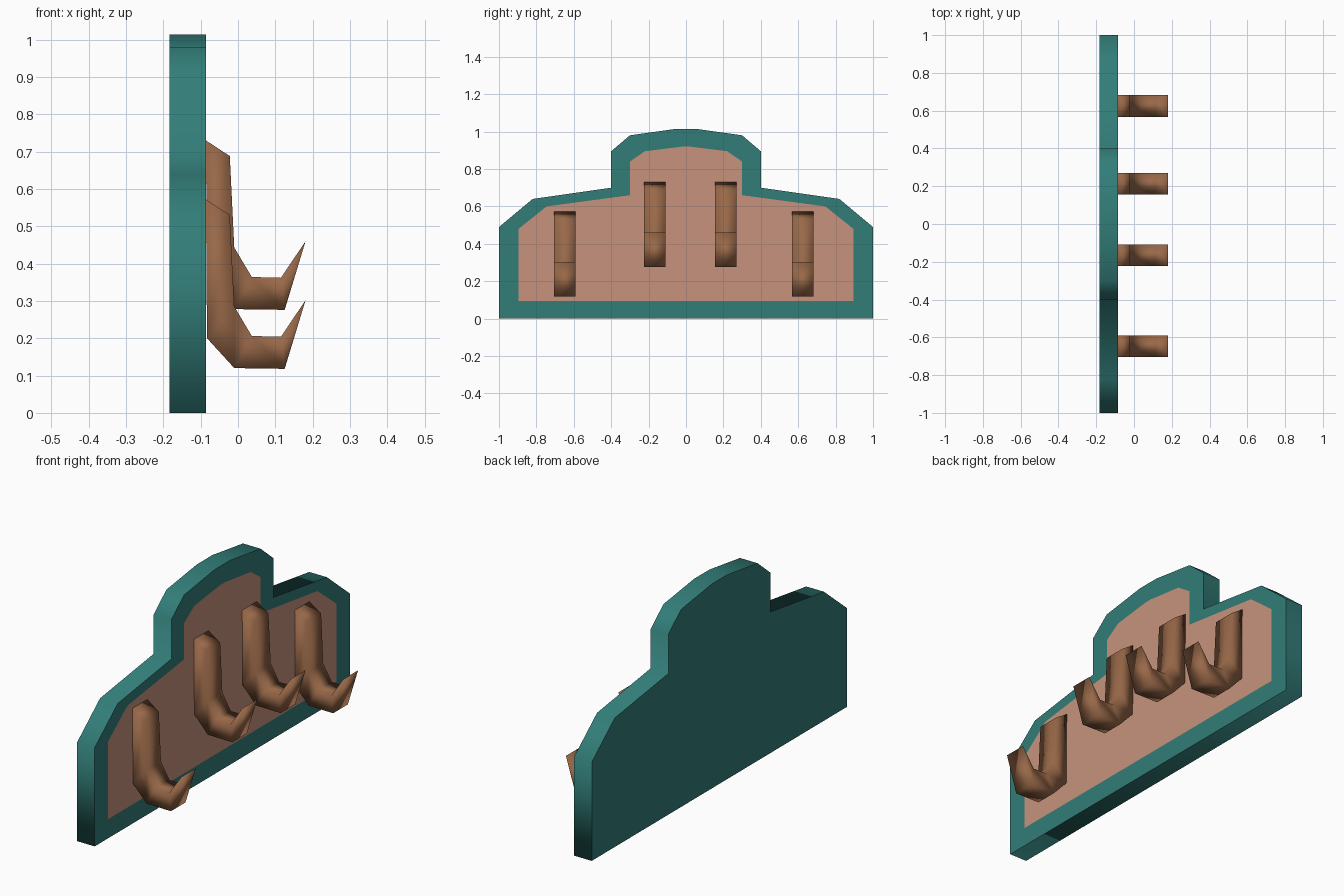
import bpy, bmesh

if "Cube" in bpy.data.objects:
    bpy.data.objects.remove(bpy.data.objects["Cube"])


def material(name, rgb):
    """Flat colour given as 0-255 screen values, stored as linear."""
    lin = [((c / 255 + 0.055) / 1.055) ** 2.4 for c in rgb]
    m = bpy.data.materials.new(name)
    m.diffuse_color = (*lin, 1)
    m.use_nodes = True
    m.node_tree.nodes["Principled BSDF"].inputs["Base Color"].default_value = m.diffuse_color
    return m


teal = material("teal_paint", (50, 125, 120))
pink = material("dusty_pink", (199, 146, 124))
brown = material("brown_wood", (152, 104, 72))


def finish(name, bm, mats):
    bmesh.ops.recalc_face_normals(bm, faces=bm.faces)
    me = bpy.data.meshes.new(name)
    bm.to_mesh(me)
    bm.free()
    for m in mats:
        me.materials.append(m)
    ob = bpy.data.objects.new(name, me)
    bpy.context.collection.objects.link(ob)
    return ob


def mirrored(half):
    return half + [(-y, z) for y, z in reversed(half)]


# Backboard: stepped outline with a flush inset panel on the +x face
BACK, FRONT = -0.183, -0.086
outline = mirrored([(1, 0), (1, .49), (.82, .64), (.4, .70),
                    (.4, .895), (.3, .98), (.06, 1.014)])
inset = mirrored([(.895, .095), (.895, .48), (.745, .60), (.3, .66),
                  (.3, .84), (.22, .895), (.02, .92)])
bm = bmesh.new()
back = [bm.verts.new((BACK, y, z)) for y, z in outline]
front = [bm.verts.new((FRONT, y, z)) for y, z in outline]
inner = [bm.verts.new((FRONT, y, z)) for y, z in inset]
bm.faces.new(back)
panel = bm.faces.new(inner)
panel.material_index = 1
n = len(outline)
for i in range(n):
    j = (i + 1) % n
    rim = bm.faces.new((back[i], back[j], front[j], front[i]))
    bm.faces.new((front[i], front[j], inner[j], inner[i]))
    # smooth rim, crisp front and back borders
    rim.smooth = True
    for e in rim.edges:
        if abs(e.verts[0].co.x - e.verts[1].co.x) < 1e-5:
            e.smooth = False
finish("backboard", bm, [teal, pink])

# Hooks: square-section J shapes tapering to a chisel tip, soft shaded
rear_path = [(-.086, .572), (-.083, .20), (-.01, .12), (.125, .118)]
near_path = [(-.022, .53), (-.01, .285), (.037, .206), (.115, .204)]
TIP = (.181, .302)
HALF = 0.0575


def hook(name, y, lift):
    bm = bmesh.new()
    rings = []
    for (ax, az), (bx, bz) in zip(rear_path, near_path):
        rings.append([bm.verts.new(c) for c in (
            (ax, y - HALF, az + lift), (ax, y + HALF, az + lift),
            (bx, y + HALF, bz + lift), (bx, y - HALF, bz + lift))])
    for r, s in zip(rings, rings[1:]):
        for i in range(4):
            j = (i + 1) % 4
            bm.faces.new((r[i], r[j], s[j], s[i]))
    bm.faces.new(rings[0])
    # chisel tip
    a, b, c, d = rings[-1]
    t0 = bm.verts.new((TIP[0], y - HALF, TIP[1] + lift))
    t1 = bm.verts.new((TIP[0], y + HALF, TIP[1] + lift))
    for f in ((a, b, t1, t0), (c, d, t0, t1), (b, c, t1), (d, a, t0)):
        bm.faces.new(f)
    for f in bm.faces:
        f.smooth = True
    finish(name, bm, [brown])


for k, (y, lift) in enumerate([(-.647, 0), (-.166, .158),
                               (.213, .158), (.625, 0)]):
    hook(f"hook_{k + 1}", y, lift)
